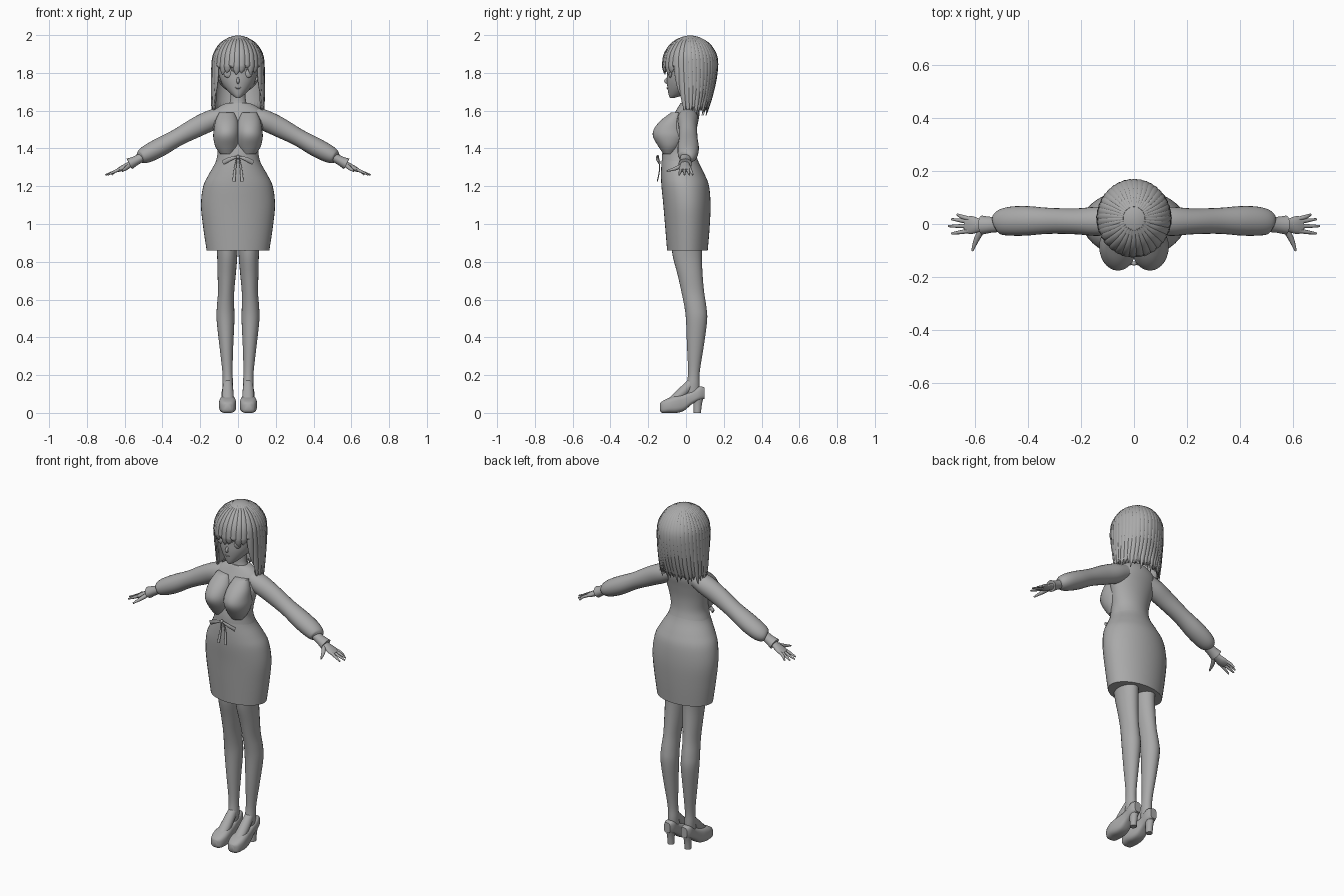
import bpy, bmesh
from math import sin, cos, pi, radians, copysign
from mathutils import Vector, Matrix

if "Cube" in bpy.data.objects:
    bpy.data.objects.remove(bpy.data.objects["Cube"], do_unlink=True)

grey = bpy.data.materials.new("plain grey")
grey.use_nodes = True
grey.diffuse_color = (0.4, 0.4, 0.4, 1)
grey.node_tree.nodes["Principled BSDF"].inputs["Base Color"].default_value = grey.diffuse_color
made = []


def finish(name, bm):
    """Turn a bmesh into a named object with the shared material."""
    bmesh.ops.recalc_face_normals(bm, faces=bm.faces)
    mesh = bpy.data.meshes.new(name)
    bm.to_mesh(mesh)
    bm.free()
    mesh.materials.append(grey)
    obj = bpy.data.objects.new(name, mesh)
    bpy.context.collection.objects.link(obj)
    made.append(obj)
    return obj


def smooth_path(rings, steps):
    """Catmull-Rom interpolation of ring rows (x, y, z, a, b)."""
    rows = [Vector(r) for r in rings]
    padded = [rows[0]] + rows + [rows[-1]]
    out = []
    for p, q, r, s in zip(padded, padded[1:], padded[2:], padded[3:]):
        for i in range(steps):
            t = i / steps
            out.append(q + (r - p) * (t / 2) + (p * 2 - q * 5 + r * 4 - s) * (t * t / 2)
                       + (q * 3 - p - r * 3 + s) * (t ** 3 / 2))
    return out + [rows[-1]]


def tube(name, rings, ref=(1, 0, 0), axis=None, n=20, steps=4, power=1):
    """Loft elliptical rings; a lies along ref, b across it."""
    rows = smooth_path(rings, steps)
    bm = bmesh.new()
    loops = []
    for i, row in enumerate(rows):
        centre = Vector(row[:3])
        before, after = rows[max(i - 1, 0)], rows[min(i + 1, len(rows) - 1)]
        along = Vector(axis) if axis else (Vector(after[:3]) - Vector(before[:3])).normalized()
        u = Vector(ref)
        u = (u - along * u.dot(along)).normalized()
        v = along.cross(u)
        a, b = max(row[3], 0.001), max(row[4], 0.001)
        loop = []
        for k in range(n):
            c, s = cos(2 * pi * k / n), sin(2 * pi * k / n)
            c, s = copysign(abs(c) ** power, c), copysign(abs(s) ** power, s)
            loop.append(bm.verts.new(centre + u * a * c + v * b * s))
        loops.append(loop)
    for low, high in zip(loops, loops[1:]):
        for k in range(n):
            m = (k + 1) % n
            bm.faces.new((low[k], low[m], high[m], high[k]))
    bm.faces.new(loops[0])
    bm.faces.new(loops[-1])
    return finish(name, bm)


def body(name, profile, n=40):
    """Upright loft from rows of (height, half width, front y, back y)."""
    return tube(name, [(0, (f + b) / 2, z, w, (b - f) / 2) for z, w, f, b in profile],
                axis=(0, 0, 1), n=n)


def ball(name, centre, scale):
    bm = bmesh.new()
    bmesh.ops.create_uvsphere(bm, u_segments=32, v_segments=20, radius=1,
                              matrix=Matrix.LocRotScale(Vector(centre), None, Vector(scale)))
    return finish(name, bm)


# Clothing and neck
body("skirt", [(.86, .166, -.10, .115), (.98, .184, -.11, .125), (1.1, .196, -.12, .13),
               (1.2, .184, -.13, .122), (1.26, .156, -.132, .10), (1.32, .122, -.13, .07),
               (1.36, .108, -.125, .055)])
body("blouse", [(1.32, .120, -.128, .068), (1.38, .108, -.125, .052), (1.45, .118, -.11, .05),
                (1.52, .134, -.095, .06), (1.57, .137, -.07, .07), (1.605, .12, -.05, .07),
                (1.63, .085, -.035, .062), (1.64, .06, -.028, .055)])
body("neck", [(1.6, .065, -.035, .055), (1.645, .044, -.022, .05), (1.69, .04, -.02, .05),
              (1.75, .042, -.02, .055)], 24)

# Head and face
body("head", [(1.668, .01, -.085, -.06), (1.685, .034, -.092, -.01), (1.72, .068, -.098, .05),
              (1.76, .092, -.101, .09), (1.81, .104, -.1, .11), (1.86, .108, -.105, .12),
              (1.92, .095, -.09, .11), (1.96, .05, -.05, .07)])
tube("nose", [(0, -.09, 1.775, .006, .008), (0, -.108, 1.757, .008, .009),
              (0, -.095, 1.745, .006, .006)], n=10)
tube("mouth", [(-.016, -.094, 1.722, .003, .003), (0, -.099, 1.719, .004, .004),
               (.016, -.094, 1.722, .003, .003)], ref=(0, 1, 0), n=8)

for s, side in ((1, "left"), (-1, "right")):
    ball(side + "_eye", (s * .052, -.083, 1.797), (.024, .010, .023))
    tube(side + "_eyelash", [(s * .022, -.1, 1.806, .002, .002), (s * .052, -.095, 1.825, .004, .005),
                             (s * .083, -.072, 1.808, .002, .002)], ref=(0, 1, 0), n=8)

    tube(side + "_bust", [(s * .058, -.09, 1.37, .035, .03), (s * .06, -.086, 1.41, .06, .06),
                          (s * .061, -.086, 1.46, .07, .088), (s * .06, -.085, 1.5, .068, .086),
                          (s * .06, -.073, 1.545, .06, .064), (s * .06, -.05, 1.59, .04, .03)],
         axis=(0, 0, 1), n=28)

    # Sleeve, cuff and hand
    tube(side + "_sleeve", [(s * .08, .012, 1.575, .05, .045), (s * .14, .01, 1.55, .055, .054),
                            (s * .22, .01, 1.512, .049, .053), (s * .32, .012, 1.458, .049, .046),
                            (s * .41, .012, 1.408, .056, .05), (s * .475, .01, 1.374, .054, .047),
                            (s * .51, .004, 1.356, .045, .038), (s * .522, 0, 1.35, .03, .025)],
         ref=(0, 1, 0), n=24)
    tube(side + "_cuff", [(s * .50, -.002, 1.358, .028, .024), (s * .54, -.003, 1.336, .03, .025),
                          (s * .575, -.004, 1.318, .036, .031)], ref=(0, 1, 0))
    tube(side + "_palm", [(s * .55, -.004, 1.328, .022, .018), (s * .585, -.005, 1.309, .026, .016),
                          (s * .615, -.004, 1.294, .034, .014), (s * .64, -.004, 1.283, .03, .009)],
         ref=(0, 1, 0))
    fingers = [("little", .018, .668, .036), ("ring", .007, .69, .018),
               ("middle", -.008, .702, -.008), ("index", -.024, .69, -.036)]
    for label, root, reach, spread in fingers:
        tube(side + "_" + label + "_finger",
             [(s * .615, root, 1.295, .008, .009), (s * .65, (root + spread) / 2, 1.279, .008, .008),
              (s * reach, spread, 1.26, .004, .004)], ref=(0, 1, 0), n=10)
    tube(side + "_thumb", [(s * .572, -.018, 1.312, .012, .012), (s * .594, -.055, 1.294, .011, .010),
                           (s * .612, -.102, 1.28, .004, .004)], n=10)

    # Leg, foot and shoe
    tube(side + "_leg", [(s * .062, .005, .95, .06, .085), (s * .057, .006, .84, .054, .078),
                         (s * .06, .022, .73, .048, .066), (s * .063, .036, .64, .043, .06),
                         (s * .066, .05, .56, .046, .058), (s * .066, .056, .49, .047, .056),
                         (s * .062, .05, .36, .037, .045), (s * .056, .042, .22, .027, .031),
                         (s * .054, .038, .15, .028, .034), (s * .054, .035, .09, .024, .036)],
         axis=(0, 0, 1), n=24)
    tube(side + "_foot", [(s * .054, .035, .165, .024, .024), (s * .054, -.015, .112, .03, .028),
                          (s * .054, -.075, .06, .032, .024)], n=16)
    shoe = [(-.138, .012, .05, .016), (-.125, 0, .062, .034), (-.09, 0, .08, .045),
            (-.05, 0, .092, .044), (-.01, .012, .1, .037), (.03, .045, .115, .031),
            (.07, .066, .14, .031), (.098, .075, .135, .02)]
    tube(side + "_shoe", [(s * .055, y, (low + top) / 2, w, (top - low) / 2)
                          for y, low, top, w in shoe], axis=(0, 1, 0), n=28, power=.65)
    tube(side + "_heel", [(s * .055, .066, .1, .027, .032), (s * .055, .062, .05, .02, .023),
                          (s * .055, .06, 0, .018, .019)], axis=(0, 0, 1))

    # Waist bow
    tube(side + "_bow_loop", [(s * .004, -.15, 1.355, .004, .005), (s * .04, -.153, 1.345, .006, .011),
                              (s * .08, -.14, 1.325, .006, .013)], ref=(0, 1, 0), n=10)
    tube(side + "_bow_tail", [(s * .006, -.145, 1.35, .003, .003), (s * .016, -.14, 1.29, .006, .003),
                              (s * .022, -.152, 1.225, .008, .003)], n=10)
ball("bow_knot", (0, -.15, 1.355), (.01, .008, .01))

# Hair
MIDDLE = Vector((0, .022, 1.845))


def hair_point(angle, z):
    """Point on the hair surface: a dome above, a hanging curtain below."""
    rise = z - MIDDLE.z
    if rise > 0:
        k = max(1 - (rise / .15) ** 2, 0) ** .5
        rx, ry = .13 * k, .138 * k
    else:
        k = -rise / .265
        rx, ry = .13 + .008 * k, .138 - .05 * k ** 1.5
    return Vector((rx * cos(angle), MIDDLE.y + ry * sin(angle), z))


def lock(name, degrees, end, width, sweep=0):
    """Tapered strand from the crown to the given end height."""
    levels = [1.988, 1.955, 1.9, 1.845]
    levels += [1.845 + (end - 1.845) * f for f in (.35, .7, 1)]
    sizes = [.35, .7, 1, 1, .95, .65, .08]
    rings = []
    for i, (z, size) in enumerate(zip(levels, sizes)):
        p = hair_point(radians(degrees + sweep * i / 6), z)
        rings.append((*p, width * size, .011 * size))
    a = radians(degrees)
    tube(name, rings, ref=(-sin(a), cos(a), 0), n=8, steps=3)


bm = bmesh.new()
bmesh.ops.create_uvsphere(bm, u_segments=48, v_segments=32, radius=1,
                          matrix=Matrix.LocRotScale(MIDDLE, None, Vector((.13, .138, .153))))
face_gap = [f for f in bm.faces if f.calc_center_median().z < 1.845
            and f.calc_center_median().y < -.03]
bmesh.ops.delete(bm, geom=face_gap, context='FACES')
finish("hair_cap", bm)

# Hanging sheet with a jagged hem behind the locks
bm = bmesh.new()
columns, levels = 44, 8
grid = []
for c in range(columns + 1):
    hem = 1.6 + .025 * (c % 2)
    angle = radians(-22 + 224 * c / columns)
    grid.append([bm.verts.new(hair_point(angle, 1.86 + (hem - 1.86) * r / levels))
                 for r in range(levels + 1)])
for one, two in zip(grid, grid[1:]):
    for r in range(levels):
        bm.faces.new((one[r], two[r], two[r + 1], one[r + 1]))
sheet = finish("hair_sheet", bm)
sheet.modifiers.new("thickness", 'SOLIDIFY').thickness = .012

for i in range(24):
    lock("back_lock", -12 + 204 * i / 23, 1.575 + .018 * (i % 3), .021, 5)
for i in range(11):
    lock("fringe_lock", 212 + 116 * i / 10, (1.80, 1.825, 1.79)[i % 3], .021, -4)
for start, sweep in ((203, -5), (337, 5)):
    lock("side_lock", start, 1.59, .022, sweep)
    lock("cheek_lock", start + sweep * -2, 1.68, .02, sweep)

# Smooth shading with sharp creases kept
bpy.ops.object.select_all(action='DESELECT')
for obj in made:
    obj.select_set(True)
bpy.context.view_layer.objects.active = made[0]
bpy.ops.object.shade_smooth_by_angle(angle=radians(45))
